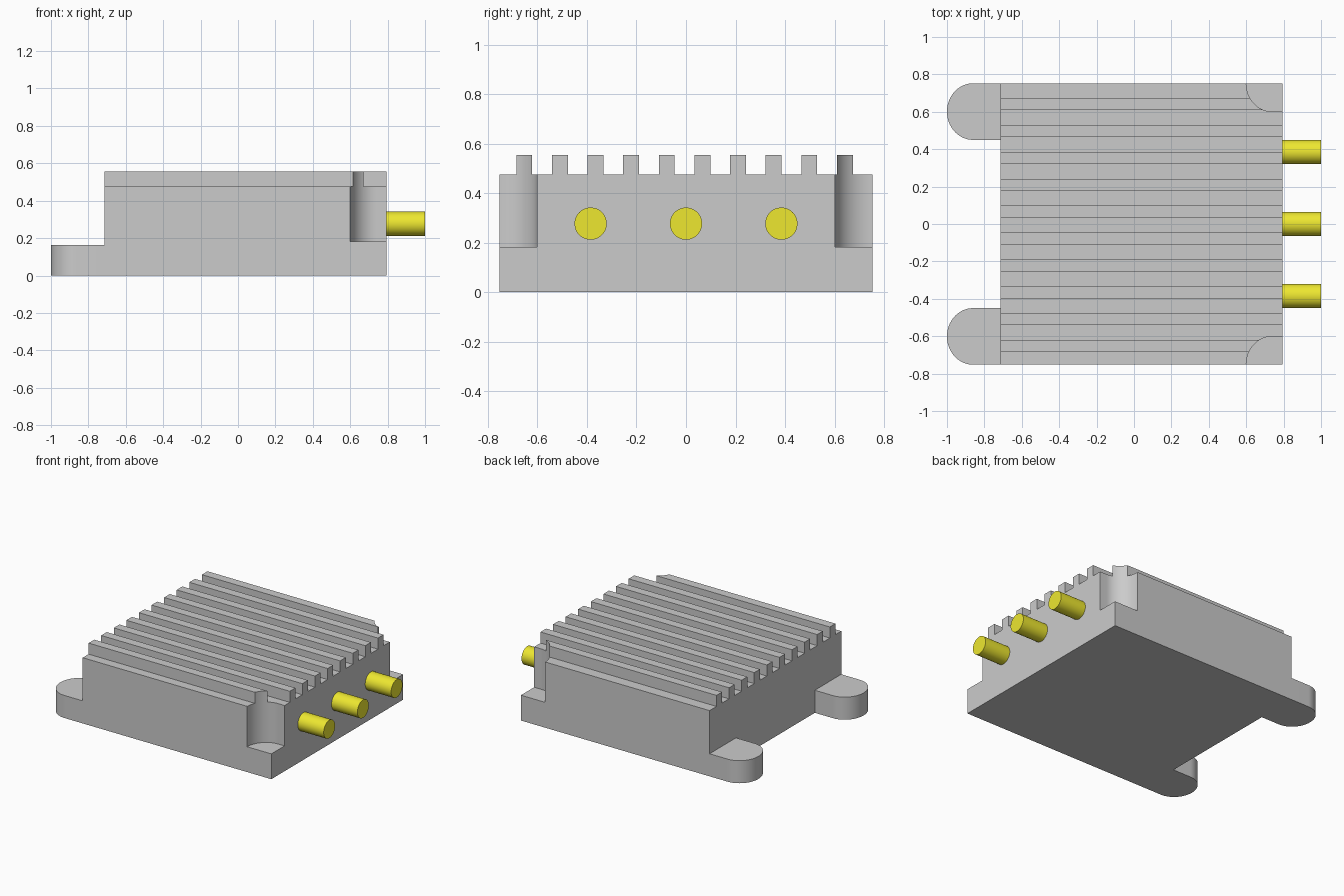
import bpy, bmesh, math
from mathutils import Vector

if "Cube" in bpy.data.objects:
    bpy.data.objects.remove(bpy.data.objects["Cube"])

X0, X1, Y = -0.715, 0.793, 0.752      # body extents
RX, RY = 0.139, 0.151                 # rounded tab / notch radii


def prism(name, pts, vec):
    """Extrude a closed outline of 3D points along vec."""
    bm = bmesh.new()
    face = bm.faces.new([bm.verts.new(p) for p in pts])
    ext = bmesh.ops.extrude_face_region(bm, geom=[face])
    verts = [v for v in ext["geom"] if isinstance(v, bmesh.types.BMVert)]
    bmesh.ops.translate(bm, verts=verts, vec=Vector(vec))
    bmesh.ops.recalc_face_normals(bm, faces=bm.faces)
    me = bpy.data.meshes.new(name)
    bm.to_mesh(me)
    bm.free()
    ob = bpy.data.objects.new(name, me)
    bpy.context.collection.objects.link(ob)
    return ob


def smooth(ob):
    bpy.ops.object.select_all(action='DESELECT')
    bpy.context.view_layer.objects.active = ob
    ob.select_set(True)
    bpy.ops.object.shade_smooth_by_angle(angle=math.radians(30))


def arc(cx, cy, z, a0, a1, n=24):
    return [(cx + RX * math.cos(a0 + (a1 - a0) * i / n),
             cy + RY * math.sin(a0 + (a1 - a0) * i / n), z) for i in range(n + 1)]


# Finned housing: one cross-section extruded along x
section = [(X0, -Y, 0), (X0, -Y, 0.475)]
for i in range(10):
    y = -0.685 + i * 0.1438
    section += [(X0, y, 0.475), (X0, y, 0.555),
                (X0, y + 0.064, 0.555), (X0, y + 0.064, 0.475)]
section += [(X0, Y, 0.475), (X0, Y, 0)]
housing = prism("finned_housing", section, (X1 - X0, 0, 0))

for side, s in (("front", -1), ("back", 1)):
    # Rounded screw-clearance notch at each right-hand corner
    cx = 0.60 + RX
    pts = arc(cx, s * Y, 0.183, math.pi, math.pi - s * -math.pi / 2)
    pts += [(X1 + 0.1, s * (Y - RY), 0.183), (X1 + 0.1, s * (Y + 0.1), 0.183),
            (0.60, s * (Y + 0.1), 0.183)]
    cutter = prism(side + "_notch_cutter", pts, (0, 0, 0.6))
    mod = housing.modifiers.new(side + "_notch", 'BOOLEAN')
    mod.operation, mod.solver, mod.object = 'DIFFERENCE', 'EXACT', cutter
    cutter.hide_render = True
    cutter.hide_set(True)

    # Rounded mounting tab at each left-hand corner
    cy = s * (Y - RY)
    pts = [(X0, cy + RY, 0)]
    pts += arc(-1 + RX, cy, 0, math.pi / 2, 3 * math.pi / 2, 48)
    pts += [(X0, cy - RY, 0)]
    smooth(prism(side + "_mounting_tab", pts, (0, 0, 0.163)))

# Apply the notches, then smooth the curved walls
bpy.context.view_layer.objects.active = housing
for mod in list(housing.modifiers):
    bpy.ops.object.modifier_apply(modifier=mod.name)
for ob in [o for o in bpy.data.objects if o.name.endswith("_cutter")]:
    bpy.data.objects.remove(ob)
smooth(housing)

# Yellow connector pins on the right face
yellow = bpy.data.materials.new("yellow")
yellow.diffuse_color = (0.85, 0.8, 0.03, 1)
yellow.use_nodes = True
yellow.node_tree.nodes["Principled BSDF"].inputs["Base Color"].default_value = yellow.diffuse_color
for i in (-1, 0, 1):
    bpy.ops.mesh.primitive_cylinder_add(
        vertices=48, radius=0.065, depth=1 - X1,
        location=((1 + X1) / 2, i * 0.385, 0.277), rotation=(0, math.pi / 2, 0))
    pin = bpy.context.object
    pin.name = "connector_pin_%d" % (i + 2)
    pin.data.materials.append(yellow)
    smooth(pin)
